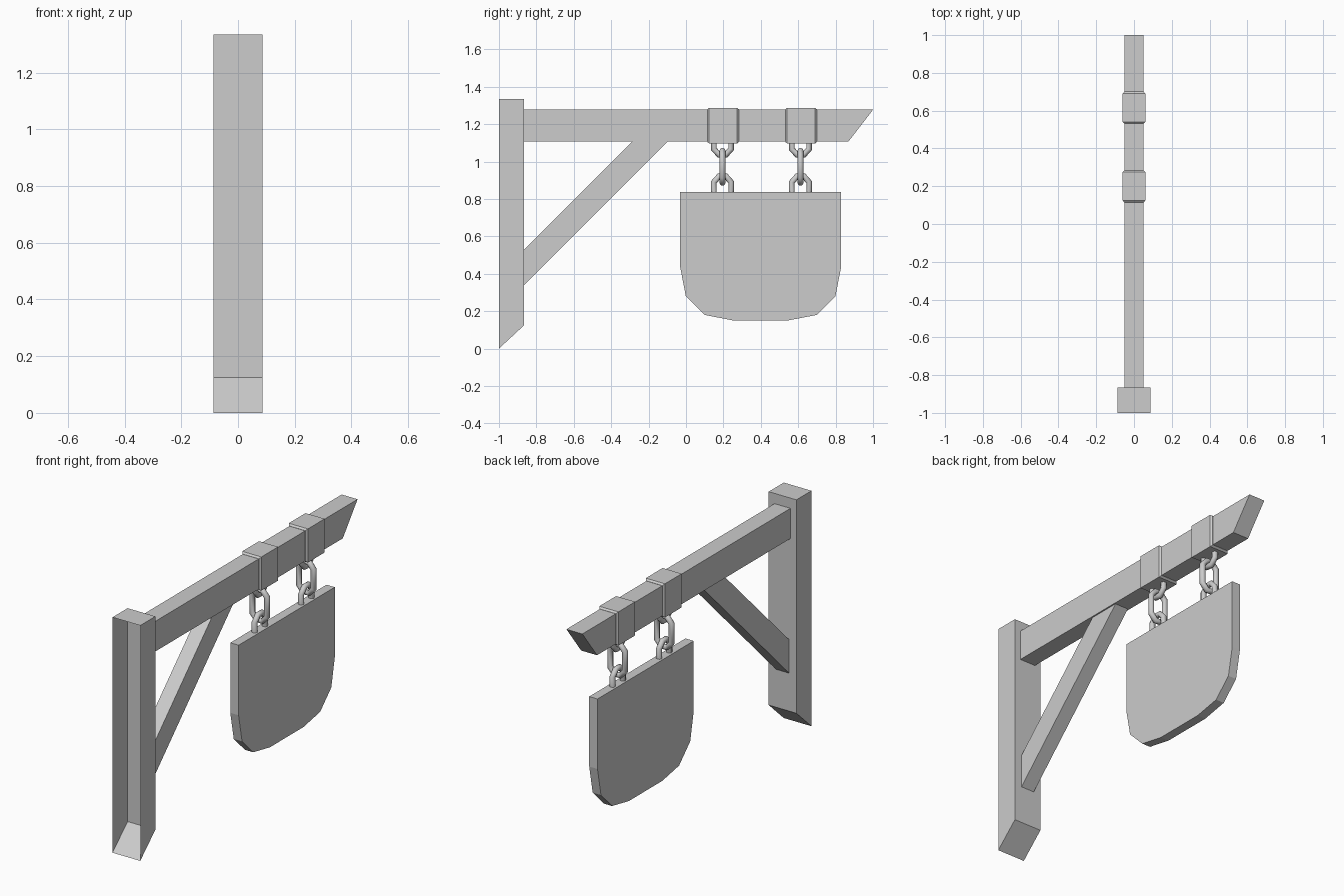
import bpy, bmesh
from mathutils import Vector

cube = bpy.data.objects.get("Cube")
if cube:
    bpy.data.objects.remove(cube, do_unlink=True)

grey = bpy.data.materials.new("plain_grey")
colour = (0.604, 0.604, 0.604, 1)
grey.use_nodes = True
grey.diffuse_color = colour
grey.node_tree.nodes["Principled BSDF"].inputs["Base Color"].default_value = colour


def add_object(name, mesh):
    mesh.materials.clear()
    mesh.materials.append(grey)
    obj = bpy.data.objects.new(name, mesh)
    bpy.context.collection.objects.link(obj)
    return obj


def loft(name, rings, open_front=False):
    """Skin a list of matching point rings and cap both ends."""
    bm = bmesh.new()
    loops = [[bm.verts.new(p) for p in ring] for ring in rings]
    n = len(loops[0])
    for a, b in zip(loops, loops[1:]):
        for i in range(n):
            j = (i + 1) % n
            bm.faces.new((a[i], a[j], b[j], b[i]))
    bm.faces.new(loops[0])
    bm.faces.new(loops[-1])
    bmesh.ops.recalc_face_normals(bm, faces=bm.faces)
    if open_front:
        front = [f for f in bm.faces if f.normal.y < -0.99]
        bmesh.ops.delete(bm, geom=front, context='FACES_ONLY')
    mesh = bpy.data.meshes.new(name)
    bm.to_mesh(mesh)
    bm.free()
    return add_object(name, mesh)


def side_prism(name, profile, half, **options):
    """Extrude a (y, z) profile evenly across x."""
    return loft(name, [[(x, y, z) for y, z in profile] for x in (-half, half)], **options)


def clamp(name, y):
    """Rectangular band around the beam with chamfered ends."""
    rings = []
    for dy, grow in ((-0.085, 0.001), (-0.075, 0.01), (0.075, 0.01), (0.085, 0.001)):
        hx, lo, hi = 0.05 + grow, 1.106 - grow, 1.277 + grow
        rings.append([(sx, y + dy, z) for sx, z in ((-hx, lo), (hx, lo), (hx, hi), (-hx, hi))])
    loft(name, rings)


def link(name, y, z, across):
    """Closed chain link, lying in the plane of z and the across direction."""
    quarter = [(0.046, 0.055), (0.018, 0.087)]
    half = quarter + [(-w, h) for w, h in reversed(quarter)]
    path = half + [(-w, -h) for w, h in half]
    curve = bpy.data.curves.new(name, 'CURVE')
    curve.dimensions = '3D'
    curve.bevel_depth = 0.016
    curve.bevel_resolution = 2
    spline = curve.splines.new('POLY')
    spline.points.add(len(path) - 1)
    for point, (w, h) in zip(spline.points, path):
        point.co = (*(Vector((0, y, z + h)) + w * Vector(across)), 1)
    spline.use_cyclic_u = True
    # turn the tube into a mesh
    helper = bpy.data.objects.new(name + "_path", curve)
    mesh = bpy.data.meshes.new_from_object(helper)
    bpy.data.objects.remove(helper)
    for face in mesh.polygons:
        face.use_smooth = True
    add_object(name, mesh)


# Timber frame
side_prism("wall_post", [(-1, 0), (-0.865, 0.125), (-0.865, 1.335), (-1, 1.335)],
           0.087, open_front=True)
side_prism("beam", [(-0.865, 1.106), (0.868, 1.106), (1, 1.277), (-0.865, 1.277)], 0.05)
side_prism("diagonal_brace", [(-0.865, 0.34), (-0.1, 1.106), (-0.288, 1.106), (-0.865, 0.53)], 0.042)

# Hanging board with a rounded, faceted bottom
middle = 0.399
edge = [(0.431, 0.837), (0.431, 0.44), (0.4, 0.28), (0.3, 0.18), (0.15, 0.151)]
board = [(middle - w, z) for w, z in edge] + [(middle + w, z) for w, z in reversed(edge)]
side_prism("hanging_board", board, 0.026)

# Clamps and chains
for side, y in (("front", 0.199), ("back", 0.616)):
    clamp(side + "_clamp", y)
    chain_y = y - 0.004
    link(side + "_top_link", chain_y, 1.122, (0, 1, 0))
    link(side + "_middle_link", chain_y, 0.972, (1, 0, 0))
    link(side + "_bottom_link", chain_y, 0.835, (0, 1, 0))
